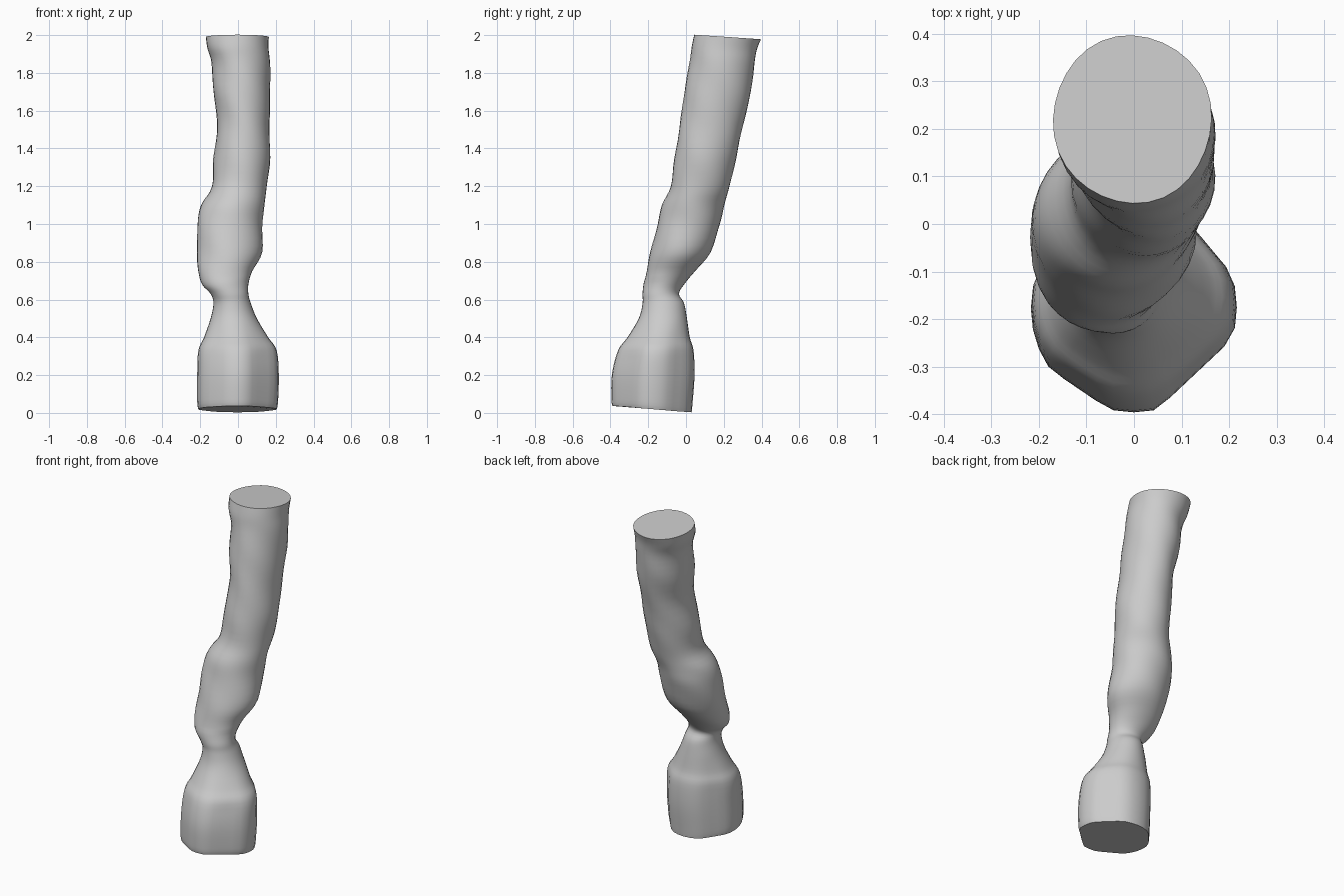
import bpy
import bmesh
from math import sin, cos, tau, radians

cube = bpy.data.objects.get("Cube")
if cube:
    bpy.data.objects.remove(cube)

SIDES = 32
STEPS = 4

# Sections from foot to top: height, x min, x max, y min, y max
SECTIONS = [
    (0.02, -.21, .205, -.39, .03), (0.06, -.216, .212, -.395, .034),
    (0.2, -.216, .216, -.392, .045), (0.33, -.21, .205, -.36, .04),
    (0.4, -.18, .16, -.31, .02), (0.5, -.145, .10, -.25, .005),
    (0.58, -.13, .068, -.23, -.01), (0.63, -.145, .055, -.23, -.037),
    (0.68, -.19, .055, -.225, -.01), (0.75, -.21, .075, -.21, .05),
    (0.85, -.215, .125, -.19, .13), (1.0, -.215, .13, -.15, .18),
    (1.1, -.195, .14, -.125, .20), (1.2, -.14, .155, -.08, .23),
    (1.35, -.13, .17, -.06, .265), (1.53, -.108, .165, -.033, .305),
    (1.7, -.13, .17, -.01, .345), (1.85, -.14, .17, .02, .36),
    (1.93, -.165, .165, .03, .375), (1.99, -.172, .165, .045, .395),
]

# Flattened panels of the foot: direction in degrees, distance from centre
FLATS = [(-47, .87), (-124, .94), (40, .93), (140, .93)]


def blend(a, b, c, d, t):
    """Smooth curve from b to c."""
    return b + .5 * t * (c - a + t * (2*a - 5*b + 4*c - d + t * (3*(b - c) + d - a)))


def smooth_sections():
    last = len(SECTIONS) - 1
    for i in range(last):
        quad = [SECTIONS[min(max(i + k, 0), last)] for k in (-1, 0, 1, 2)]
        for s in range(STEPS):
            yield [blend(*v, s / STEPS) for v in zip(*quad)]
    yield SECTIONS[last]


def make_ring(bm, section):
    z, x0, x1, y0, y1 = section
    cx, cy, rx, ry = (x0 + x1) / 2, (y0 + y1) / 2, (x1 - x0) / 2, (y1 - y0) / 2
    foot = min(max((.5 - z) / .2, 0), 1)
    ends = max(1 - z / .3, 0), max((z - 1.8) / .19, 0)
    ring = []
    for k in range(SIDES):
        a = tau * k / SIDES
        r = 1
        for angle, dist in FLATS:
            c = cos(a - radians(angle))
            if c > .5:
                r = min(r, dist / c)
        r = 1 + (r - 1) * foot
        # Gentle lumps along the upper tube
        if z > .7:
            r += .02 * sin(3 * a + 9 * z) * sin(17 * z + a)
        x, y = cx + rx * r * cos(a), cy + ry * r * sin(a)
        # Both cut ends lean slightly
        tilt = -.018 * sin(a) * ends[0] - .012 * sin(a) * ends[1]
        ring.append(bm.verts.new((x, y, z + tilt)))
    return ring


# Bent tube with a swollen foot and closed ends
bm = bmesh.new()
rings = [make_ring(bm, s) for s in smooth_sections()]
for low, high in zip(rings, rings[1:]):
    for k in range(SIDES):
        n = (k + 1) % SIDES
        bm.faces.new((low[k], low[n], high[n], high[k]))
bm.faces.new(rings[0][::-1])
bm.faces.new(rings[-1])
mesh = bpy.data.meshes.new("bent_tube")
bm.to_mesh(mesh)
bm.free()
tube = bpy.data.objects.new("bent_tube", mesh)
bpy.context.collection.objects.link(tube)

# Plain grey surface
grey = bpy.data.materials.new("plain_grey")
grey.use_nodes = True
grey.diffuse_color = (.6, .6, .6, 1)
grey.node_tree.nodes["Principled BSDF"].inputs["Base Color"].default_value = (.6, .6, .6, 1)
mesh.materials.append(grey)

bpy.ops.object.select_all(action='DESELECT')
tube.select_set(True)
bpy.context.view_layer.objects.active = tube
bpy.ops.object.shade_smooth_by_angle(angle=radians(40))
